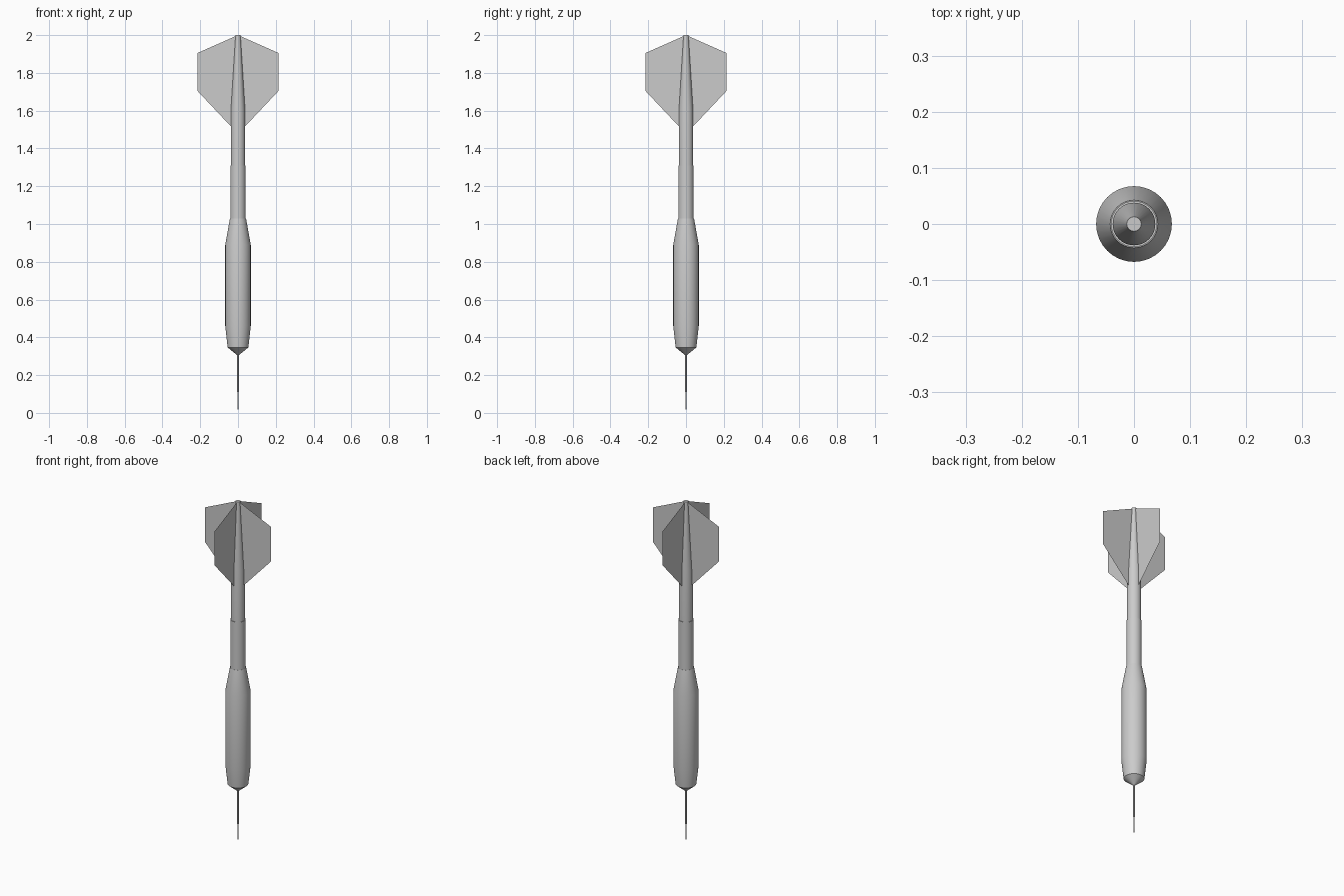
import bpy, bmesh, math

if "Cube" in bpy.data.objects:
    bpy.data.objects.remove(bpy.data.objects["Cube"])

SIDES = 32


def finish(name, bm, smooth=True):
    me = bpy.data.meshes.new(name)
    bm.to_mesh(me)
    bm.free()
    ob = bpy.data.objects.new(name, me)
    bpy.context.scene.collection.objects.link(ob)
    if smooth:
        bpy.ops.object.select_all(action='DESELECT')
        bpy.context.view_layer.objects.active = ob
        ob.select_set(True)
        bpy.ops.object.shade_smooth_by_angle(angle=math.radians(30))
    return ob


def turned(name, profile, sides=SIDES):
    """Solid of revolution about z from (radius, z) points, bottom to top."""
    bm = bmesh.new()
    rings = []
    for r, z in profile:
        rings.append([bm.verts.new((r * math.cos(a), r * math.sin(a), z))
                      for a in (2 * math.pi * i / sides for i in range(sides))])
    for lo, hi in zip(rings, rings[1:]):
        for i in range(sides):
            j = (i + 1) % sides
            bm.faces.new((lo[i], lo[j], hi[j], hi[i]))
    bm.faces.new(rings[0][::-1])
    bm.faces.new(rings[-1])
    return finish(name, bm)


# Steel needle point
turned("needle", [(0.0006, 0), (0.0025, 0.05), (0.003, 0.095),
                  (0.0045, 0.12), (0.0045, 0.315)], 16)

# Weighted barrel
turned("barrel", [(0.004, 0.305), (0.055, 0.347), (0.0675, 0.46),
                  (0.0675, 0.89), (0.0425, 1.03), (0.036, 1.03)])

# Shaft tapering to the tail
turned("shaft", [(0.041, 1.02), (0.041, 1.31), (0.038, 1.31),
                 (0.038, 1.60), (0.013, 2.0)])

# Four paper-thin flights
FLIGHT = [(0.036, 1.515), (0.215, 1.705), (0.215, 1.905),
          (0.012, 1.995), (0.036, 1.62)]
for k in range(4):
    c, s = math.cos(k * math.pi / 2), math.sin(k * math.pi / 2)
    bm = bmesh.new()
    bm.faces.new([bm.verts.new((r * c, r * s, z)) for r, z in FLIGHT])
    finish(f"flight_{k + 1}", bm, smooth=False)
